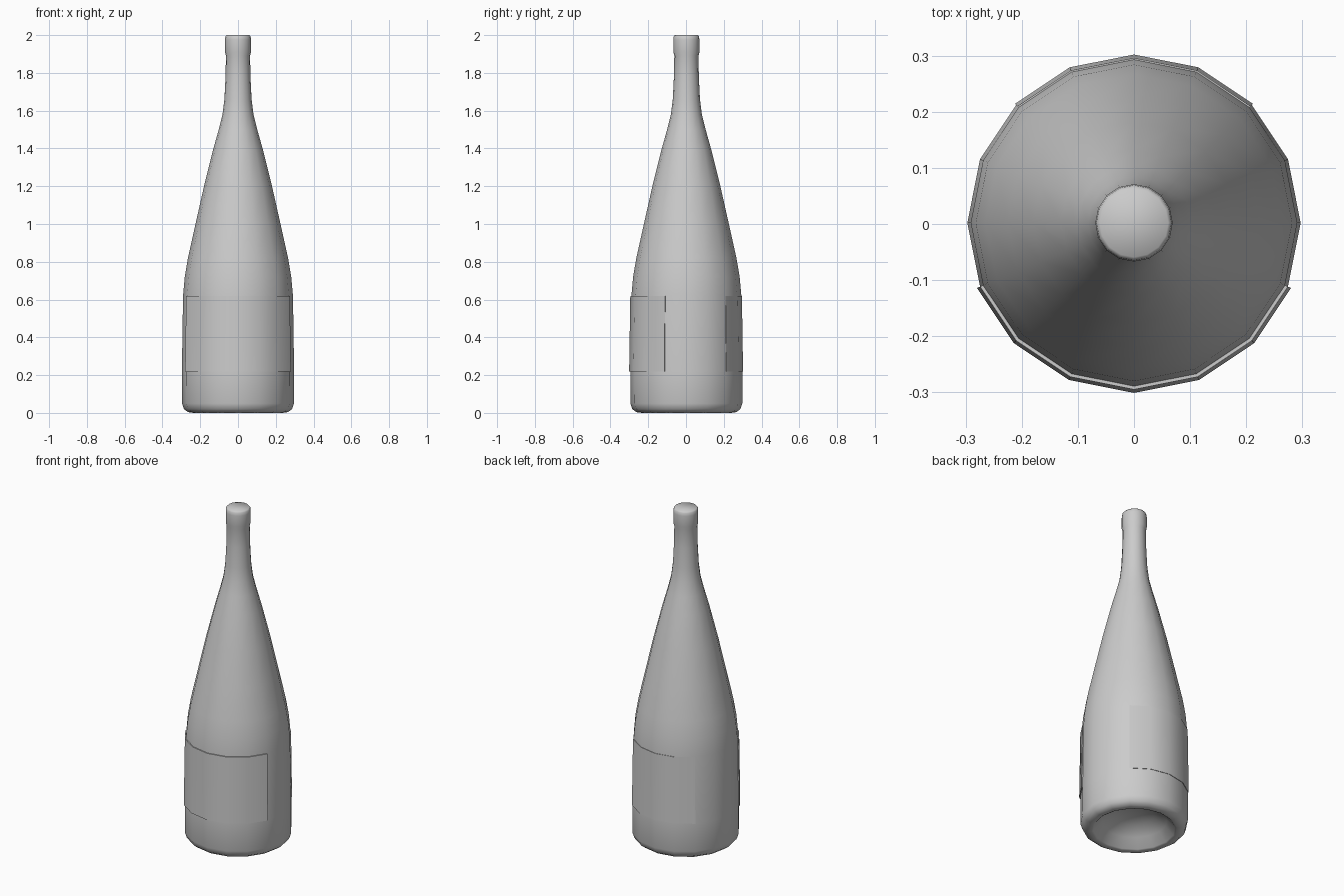
import bpy, bmesh, math

if "Cube" in bpy.data.objects:
    bpy.data.objects.remove(bpy.data.objects["Cube"], do_unlink=True)

SIDES = 16
CENTRE_Y = 0.002

glass = bpy.data.materials.new("light_grey")
glass.use_nodes = True
colour = (0.6, 0.6, 0.6, 1)
glass.diffuse_color = colour
glass.node_tree.nodes["Principled BSDF"].inputs["Base Color"].default_value = colour


def ring_point(radius, step, z):
    a = math.tau * step / SIDES
    return (radius * math.cos(a), radius * math.sin(a) + CENTRE_Y, z)


def finish(name, bm, angle):
    bmesh.ops.recalc_face_normals(bm, faces=bm.faces)
    mesh = bpy.data.meshes.new(name)
    bm.to_mesh(mesh)
    bm.free()
    mesh.materials.append(glass)
    obj = bpy.data.objects.new(name, mesh)
    bpy.context.collection.objects.link(obj)
    bpy.ops.object.select_all(action="DESELECT")
    obj.select_set(True)
    bpy.context.view_layer.objects.active = obj
    bpy.ops.object.shade_smooth_by_angle(angle=math.radians(angle))
    return obj


# Bottle: lathed profile from the hollow base up to the capped mouth
PROFILE = [
    (0.04, 0.11), (0.11, 0.095), (0.18, 0.055), (0.225, 0.005),
    (0.235, 0), (0.265, 0.004), (0.286, 0.02), (0.296, 0.05),
    (0.297, 0.22), (0.291, 0.62), (0.282, 0.72), (0.265, 0.82),
    (0.225, 1.0), (0.18, 1.2), (0.13, 1.4), (0.102, 1.5),
    (0.082, 1.58), (0.072, 1.66), (0.066, 1.78), (0.064, 1.89),
    (0.069, 1.91), (0.069, 1.975), (0.067, 1.993), (0.061, 2.0),
]
bm = bmesh.new()
rings = [[bm.verts.new(ring_point(r, i, z)) for i in range(SIDES)] for r, z in PROFILE]
for low, high in zip(rings, rings[1:]):
    for i in range(SIDES):
        j = (i + 1) % SIDES
        bm.faces.new((low[i], low[j], high[j], high[i]))
bm.faces.new(rings[0])
bm.faces.new(rings[-1])
finish("bottle", bm, 50)


# Labels: thin curved plates wrapped on the body
def label(name, first, last, lift):
    bm = bmesh.new()
    strips = [[bm.verts.new(ring_point(r + offset, i, z)) for i in range(first, last + 1)]
              for r, z, offset in ((0.297, 0.22, -0.002), (0.297, 0.22, lift),
                                   (0.291, 0.62, lift), (0.291, 0.62, -0.002))]
    for k in range(4):
        a, b = strips[k], strips[(k + 1) % 4]
        for i in range(last - first):
            bm.faces.new((a[i], a[i + 1], b[i + 1], b[i]))
    for end in (0, -1):
        bm.faces.new([s[end] for s in strips])
    finish(name, bm, 40)


label("front_label", 9, 15, 0.006)
label("back_label", 2, 6, 0.003)
